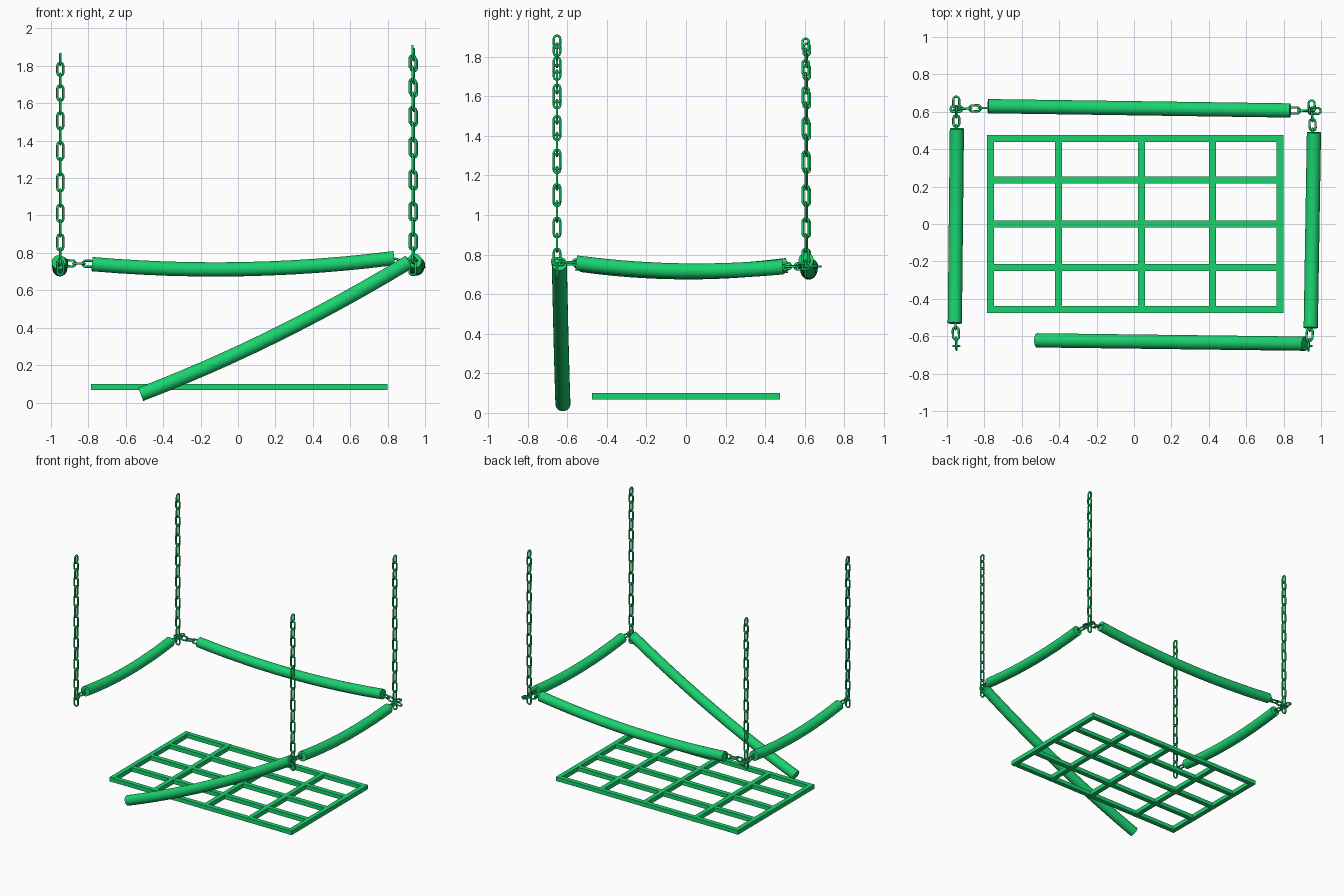
import bpy, bmesh, math
from mathutils import Vector

if "Cube" in bpy.data.objects:
    bpy.data.objects.remove(bpy.data.objects["Cube"])

green = bpy.data.materials.new("green_paint")
green.diffuse_color = (0.01, 0.65, 0.16, 1)
green.use_nodes = True
green.node_tree.nodes["Principled BSDF"].inputs["Base Color"].default_value = green.diffuse_color
WIRE, HALF_W, LOG_R = 0.006, 0.016, 0.038


def finish(bm, name, smooth=True):
    bmesh.ops.recalc_face_normals(bm, faces=bm.faces)
    me = bpy.data.meshes.new(name)
    bm.to_mesh(me)
    bm.free()
    ob = bpy.data.objects.new(name, me)
    bpy.context.collection.objects.link(ob)
    me.materials.append(green)
    if smooth:
        bpy.ops.object.select_all(action='DESELECT')
        ob.select_set(True)
        bpy.context.view_layer.objects.active = ob
        bpy.ops.object.shade_smooth_by_angle(angle=math.radians(50))
    return ob


def sweep(bm, path, side, r, sides, closed):
    """Round tube along a planar path; side is the normal of that plane."""
    n, rings = len(path), []
    for i, p in enumerate(path):
        a = path[(i - 1) % n] if closed or i > 0 else p
        b = path[(i + 1) % n] if closed or i < n - 1 else p
        out = side.cross((b - a).normalized())
        rings.append([bm.verts.new(p + r * (math.cos(t) * out + math.sin(t) * side))
                      for t in (2 * math.pi * k / sides for k in range(sides))])
    for i in range(n if closed else n - 1):
        A, B = rings[i], rings[(i + 1) % n]
        for k in range(sides):
            j = (k + 1) % sides
            bm.faces.new((A[k], A[j], B[j], B[k]))
    if not closed:
        bm.faces.new(rings[0])
        bm.faces.new(rings[-1])


def link(bm, c, d, w, length):
    """Stadium-shaped link centred at c, long axis d, width axis w."""
    s = max(length / 2 - WIRE - HALF_W, 0.002)
    path = []
    for end in (0, 1):
        for k in range(8):
            t = math.pi * (end + k / 7)
            path.append(c + w * HALF_W * math.cos(t)
                        + d * (HALF_W * math.sin(t) + (s if end == 0 else -s)))
    sweep(bm, path, d.cross(w).normalized(), WIRE, 8, True)


def chain(name, p0, p1, n, flat_first, a=1 / 3, b=2 / 3):
    """n links with centres from p0 to p1; a and b shape the link spacing."""
    p0, p1 = Vector(p0), Vector(p1)
    d = (p1 - p0).normalized()
    ref = Vector((1, 0, 0)) if abs(d.z) > 0.7 else Vector((0, 0, 1))
    u = (ref - d * ref.dot(d)).normalized()
    v = d.cross(u)
    bm = bmesh.new()
    for i in range(n):
        t = i / (n - 1)
        f = 3 * a * t * (1 - t) ** 2 + 3 * b * t * t * (1 - t) + t ** 3
        df = 3 * a * (1 - t) ** 2 + 6 * (b - a) * t * (1 - t) + 3 * (1 - b) * t * t
        step = (p1 - p0).length * df / (n - 1)
        link(bm, p0.lerp(p1, f), d, u if (i + flat_first) % 2 == 0 else v, step + 4 * WIRE)
    finish(bm, name)


def log(name, p0, p1, sag):
    """Round sagging log between two end centres."""
    p0, p1 = Vector(p0), Vector(p1)
    side = (p1 - p0).cross(Vector((0, 0, 1))).normalized()
    path = [p0.lerp(p1, t) - Vector((0, 0, 4 * sag * t * (1 - t)))
            for t in (i / 12 for i in range(13))]
    bm = bmesh.new()
    sweep(bm, path, side, LOG_R, 24, False)
    finish(bm, name)


# hanging chains at the corners: x, y, height of top link
for name, x, y, z in (("front_left", -0.95, -0.652, 1.835), ("back_left", -0.95, 0.61, 1.835),
                      ("back_right", 0.94, 0.605, 1.86), ("front_right", 0.933, -0.652, 1.875)):
    chain(name + "_chain", (x, y, z), (x, y, 0.72), 16, 1, 0.22, 0.72)

# logs, the front one has dropped at its left end
log("back_log", (-0.78, 0.63, 0.74), (0.835, 0.607, 0.772), 0.043)
log("left_log", (-0.958, -0.53, 0.75), (-0.947, 0.51, 0.745), 0.035)
log("right_log", (0.945, -0.555, 0.758), (0.962, 0.49, 0.738), 0.03)
log("fallen_front_log", (0.915, -0.64, 0.752), (-0.52, -0.622, 0.044), 0.04)

# short chains joining log ends to the corners
chain("back_left_link_chain", (-0.80, 0.62, 0.742), (-0.95, 0.615, 0.745), 4, 0)
chain("back_right_link_chain", (0.855, 0.607, 0.765), (0.965, 0.605, 0.735), 3, 1)
chain("left_back_link_chain", (-0.95, 0.50, 0.742), (-0.95, 0.65, 0.74), 4, 0)
chain("left_front_link_chain", (-0.955, -0.53, 0.75), (-0.95, -0.64, 0.75), 3, 0)
chain("right_back_link_chain", (0.957, 0.48, 0.738), (0.95, 0.63, 0.742), 4, 0)
chain("right_front_link_chain", (0.943, -0.54, 0.758), (0.935, -0.645, 0.765), 3, 0)


# ground grid of flat bars
def bar(name, c, size):
    bm = bmesh.new()
    bmesh.ops.create_cube(bm, size=1)
    for vert in bm.verts:
        vert.co = Vector([c[i] + vert.co[i] * size[i] for i in range(3)])
    finish(bm, name, smooth=False)


BAR, Z, H = 0.036, 0.083, 0.033
for i, x in enumerate((-0.767, -0.404, 0.04, 0.42, 0.78)):
    bar(f"grid_cross_bar_{i}", (x, 0, Z), (BAR, 0.95, H))
for i, y in enumerate((-0.457, -0.233, 0, 0.235, 0.457)):
    bar(f"grid_long_bar_{i}", (0.0065, y, Z), (1.583, BAR, H - 0.002))
